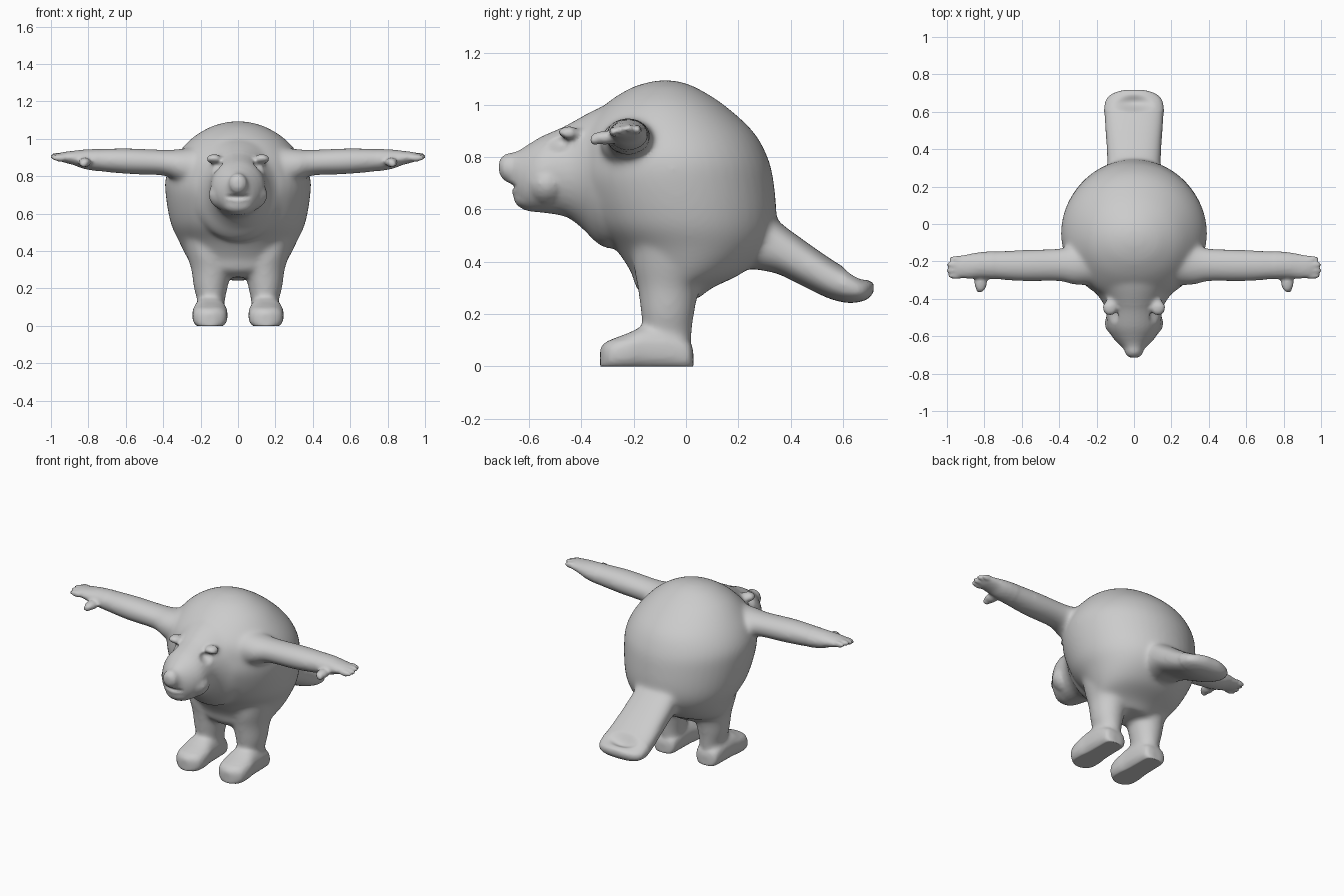
import bpy, bmesh, math
from mathutils import Vector, Matrix

if "Cube" in bpy.data.objects:
    bpy.data.objects.remove(bpy.data.objects["Cube"])

bm = bmesh.new()
AXES = {'x': (0, 1, 2), 'y': (1, 0, 2), 'z': (2, 0, 1)}


def spline(p0, p1, p2, p3, t):
    return [0.5 * (2 * b + (c - a) * t + (2 * a - 5 * b + 4 * c - d) * t * t
                   + (3 * b - a - 3 * c + d) * t ** 3) for a, b, c, d in zip(p0, p1, p2, p3)]


def loft(axis, secs, power=2.0, side=1, seg=32, sub=4):
    """Closed skin through sections (position, a_min, a_max, b_min, b_max)."""
    rows = []
    for i in range(len(secs) - 1):
        quad = [secs[max(0, min(len(secs) - 1, i + k))] for k in (-1, 0, 1, 2)]
        rows += [spline(*quad, j / sub) for j in range(sub)]
    rows.append(secs[-1])
    it, ia, ib = AXES[axis]
    rings = []
    for t, a0, a1, b0, b1 in rows:
        ring = []
        for k in range(seg):
            an = 2 * math.pi * k / seg
            c, s = math.cos(an), math.sin(an)
            co = [0, 0, 0]
            co[it] = t
            co[ia] = (a0 + a1) / 2 + (a1 - a0) / 2 * math.copysign(abs(c) ** (2 / power), c)
            co[ib] = (b0 + b1) / 2 + (b1 - b0) / 2 * math.copysign(abs(s) ** (2 / power), s)
            co[0] *= side
            ring.append(bm.verts.new(co))
        rings.append(ring)
    for r, q in zip(rings, rings[1:]):
        for k in range(seg):
            bm.faces.new((r[k], r[(k + 1) % seg], q[(k + 1) % seg], q[k]))
    bm.faces.new(rings[0])
    bm.faces.new(rings[-1])


def blob(center, radii, side=1):
    m = Matrix.Translation((center[0] * side, center[1], center[2])) @ Matrix.Diagonal((*radii, 1))
    bmesh.ops.create_uvsphere(bm, u_segments=20, v_segments=12, radius=1, matrix=m)


# round torso: (z, half width, front y, back y)
torso = [(.26, .14, -.14, .05), (.30, .225, -.19, .10), (.36, .27, -.21, .22),
         (.45, .315, -.27, .31), (.55, .36, -.36, .345), (.70, .387, -.42, .336),
         (.80, .385, -.42, .312), (.90, .338, -.40, .255), (1.0, .25, -.31, .145),
         (1.06, .155, -.22, .05), (1.085, .08, -.15, -.01), (1.094, .02, -.1, -.06)]
loft('z', [(z, -w, w, f, b) for z, w, f, b in torso], seg=48)

# head and snout: (y, half width, bottom z, top z)
head = [(-.15, .24, .50, 1.02), (-.30, .25, .45, 1.0), (-.40, .18, .53, .955),
        (-.46, .152, .572, .92), (-.55, .142, .588, .88), (-.60, .118, .593, .85),
        (-.635, .09, .61, .828), (-.66, .062, .655, .818), (-.68, .05, .70, .815),
        (-.70, .042, .715, .805), (-.715, .02, .74, .785)]
loft('y', [(y, -w, w, b, t) for y, w, b, t in head])
blob((0, -.53, .70), (.158, .10, .10))
blob((0, -.60, .65), (.085, .06, .052))
blob((0, -.685, .765), (.047, .03, .04))

# flat paddle tail: (y, half width, bottom z, top z)
tail = [(.2, .13, .38, .66), (.3, .14, .365, .61), (.36, .145, .35, .55),
        (.45, .15, .305, .483), (.55, .158, .258, .413), (.62, .16, .243, .37),
        (.67, .147, .248, .338), (.70, .11, .262, .328), (.718, .05, .285, .318)]
loft('y', [(y, -w, w, b, t) for y, w, b, t in tail], power=2.5)

arm = [(.2, -.33, -.08, .72, .96), (.32, -.325, -.11, .77, .945), (.40, -.307, -.13, .803, .942),
       (.6, -.307, -.138, .812, .95), (.8, -.292, -.148, .834, .944), (.88, -.292, -.16, .86, .936),
       (.94, -.285, -.172, .876, .928), (.96, -.27, -.185, .886, .92)]
leg = [(.48, .08, .30, -.2, .12), (.38, .04, .275, -.2, .11), (.3, .036, .25, -.185, .055),
       (.2, .056, .236, -.172, .032), (.12, .072, .215, -.16, .022), (.03, .075, .21, -.14, .015)]
# foot: (y, half width, top z)
foot = [(.028, .03, .06), (.01, .07, .10), (-.06, .082, .14), (-.16, .088, .152),
        (-.22, .094, .128), (-.28, .088, .106), (-.31, .065, .09), (-.328, .025, .07)]
for s in (1, -1):
    # arm, fingers and thumb
    loft('x', arm, side=s, seg=24)
    for x, y, z in ((.945, -.187, .905), (.958, -.217, .908), (.96, -.248, .903), (.95, -.277, .897)):
        blob((x, y, z), (.046, .017, .019), s)
    blob((.82, -.31, .874), (.034, .055, .026), s)
    blob((.825, -.35, .866), (.02, .018, .02), s)
    # leg and foot
    loft('z', leg, side=s, seg=24)
    loft('y', [(y, .15 - w, .15 + w, -.015, t) for y, w, t in foot], power=2.6, side=s)
    # brow
    blob((.128, -.445, .892), (.04, .045, .026), s)

bmesh.ops.recalc_face_normals(bm, faces=bm.faces[:])
mesh = bpy.data.meshes.new("animal_body")
bm.to_mesh(mesh)
bm.free()
body = bpy.data.objects.new("animal_body", mesh)
bpy.context.collection.objects.link(body)
bpy.context.view_layer.objects.active = body
body.select_set(True)

# fuse the parts into one skin
fuse = body.modifiers.new("fuse", 'REMESH')
fuse.mode = 'VOXEL'
fuse.voxel_size = 0.01
bpy.ops.object.modifier_apply(modifier="fuse")

# soften the joints, keeping hands, face and feet crisper
group = body.vertex_groups.new(name="soft")
for v in body.data.vertices:
    crisp = abs(v.co.x) > .75 or v.co.y < -.43 or v.co.z < .1 or v.co.y > .6
    group.add([v.index], .1 if crisp else 1.0, 'REPLACE')
soft = body.modifiers.new("soften", 'SMOOTH')
soft.factor, soft.iterations, soft.vertex_group = .5, 30, "soft"
bpy.ops.object.modifier_apply(modifier="soften")


def dent(center, radii, push):
    """Push the skin softly around a point."""
    for v in body.data.vertices:
        d2 = sum(((v.co[i] - center[i]) / radii[i]) ** 2 for i in range(3))
        if d2 < 1:
            v.co += Vector(push) * (1 - d2) ** 2


# eye sockets, mouth line and hollow near the tail tip
for s in (1, -1):
    dent((.125 * s, -.49, .855), (.06, .05, .045), (-.025 * s, .015, 0))
dent((0, -.665, .69), (.09, .05, .022), (0, .018, 0))
dent((0, .64, .355), (.12, .065, .05), (0, 0, -.03))
for v in body.data.vertices:
    v.co.z = max(v.co.z, 0)
bpy.ops.object.shade_smooth()
